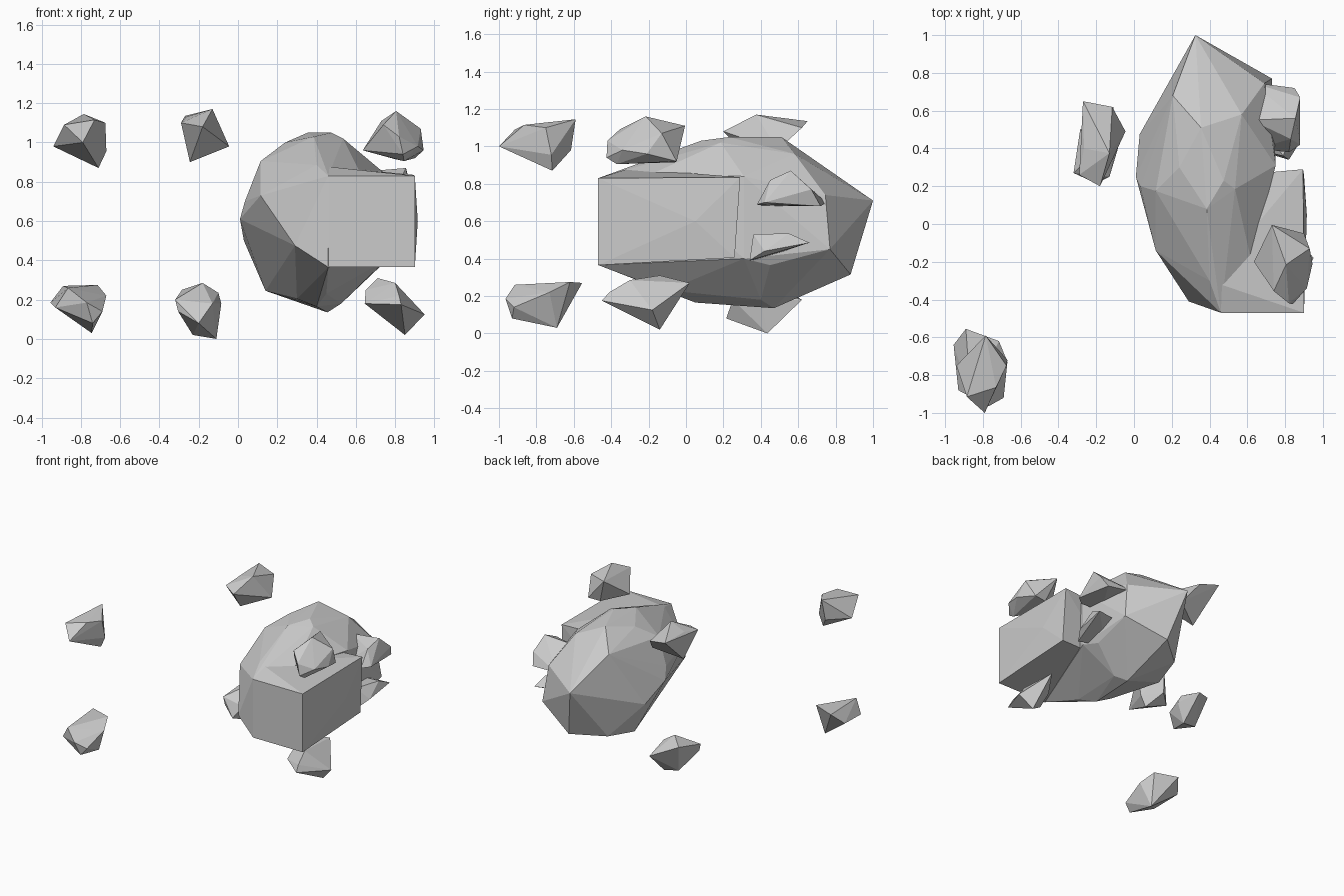
import bpy, bmesh


def rock(name, *pts):
    """Faceted convex stone wrapped around a few corner points."""
    bm = bmesh.new()
    for p in pts:
        bm.verts.new(p)
    res = bmesh.ops.convex_hull(bm, input=bm.verts[:])
    loose = {v for v in res["geom_interior"] + res["geom_unused"]
             if isinstance(v, bmesh.types.BMVert) and v.is_valid}
    bmesh.ops.delete(bm, geom=list(loose), context='VERTS')
    bmesh.ops.recalc_face_normals(bm, faces=bm.faces[:])
    me = bpy.data.meshes.new(name)
    bm.to_mesh(me)
    bm.free()
    ob = bpy.data.objects.new(name, me)
    bpy.context.collection.objects.link(ob)
    return ob


# Large boulder: crown, left flank, underside, right flank, front
rock("boulder",
     (.355, .51, 1.05), (.475, .23, 1.05), (.535, .185, 1.02), (.57, .58, .96),
     (.385, .08, 1.03), (.4, -.3, .885), (.24, .3, 1.0), (.205, .68, .93),
     (.115, .175, .905), (.035, .2, .70), (.01, .25, .61), (.03, .475, .5), (.115, -.14, .73),
     (.14, .45, .245), (.3, .1, .205), (.455, .47, .135), (.4, .05, .165),
     (.45, -.1, .23), (.525, .4, .18), (.2, .7, .285), (.42, .88, .315),
     (.325, 1.0, .71), (.69, .745, .74), (.73, .77, .45), (.75, .31, .84),
     (.75, .31, .4), (.72, .45, .365), (.62, -.19, .85),
     (.29, -.41, .475), (.46, -.47, .83), (.46, -.468, .365))

# Squared block set into the boulder's front right
rock("block",
     (.46, -.47, .365), (.46, -.47, .83), (.9, -.47, .83), (.9, -.47, .365),
     (.4, -.3, .883), (.46, .25, .83), (.46, .25, .405), (.895, .29, .835),
     (.9, .26, .405), (.915, .05, .6))

# Two stones stuck on the right flank
rock("side_stone_upper",
     (.82, .38, .69), (.83, .45, .82), (.855, .56, .87), (.88, .67, .77),
     (.85, .72, .68), (.88, .42, .70), (.65, .4, .68), (.62, .55, .85),
     (.62, .75, .7))
rock("side_stone_lower",
     (.82, .34, .39), (.79, .36, .53), (.86, .55, .535), (.88, .66, .485),
     (.87, .42, .44), (.62, .4, .4), (.62, .6, .5))

# Loose stones, in upper and lower pairs
rock("front_left_stone_upper",
     (-.79, -1.0, 1.0), (-.785, -.59, 1.145), (-.71, -.715, .87),
     (-.94, -.75, .98), (-.885, -.915, 1.09),
     (-.675, -.75, 1.10), (-.67, -.72, .955), (-.73, -.865, 1.115),
     (-.80, -.615, .98))
rock("front_left_stone_lower",
     (-.77, -.965, .185), (-.865, -.915, .26), (-.745, -.69, .03),
     (-.67, -.73, .22), (-.715, -.62, .275), (-.89, -.555, .27),
     (-.955, -.64, .185), (-.93, -.88, .16), (-.69, -.92, .14),
     (-.74, -.93, .08))
rock("back_left_stone_upper",
     (-.27, .65, 1.135), (-.13, .375, 1.17), (-.045, .49, .98),
     (-.18, .2, 1.08), (-.245, .38, .9), (-.29, .26, 1.10),
     (-.115, .62, 1.1), (-.265, .4, 1.13))
rock("back_left_stone_lower",
     (-.32, .27, .2), (-.285, .5, .25), (-.18, .4, .285), (-.11, .62, .18),
     (-.1, .42, .235), (-.085, .4, .18), (-.11, .435, 0), (-.23, .42, .02),
     (-.2, .215, .08), (-.305, .27, .14), (-.13, .25, .18))
rock("front_right_stone_upper",
     (.635, -.2, .96), (.73, -.005, 1.11), (.805, -.215, 1.16),
     (.93, -.13, 1.07), (.945, -.21, .96), (.9, -.05, .92),
     (.84, -.425, .94), (.82, -.42, 1.03), (.74, -.355, 1.09),
     (.915, -.34, .98), (.8, -.06, .915), (.845, -.37, .905))
rock("front_right_stone_lower",
     (.83, -.45, .175), (.645, -.3, .18), (.65, -.2, .25), (.71, -.14, .31),
     (.8, .02, .27), (.95, -.18, .125), (.85, -.14, .02), (.8, -.3, .285),
     (.82, -.41, .22))
